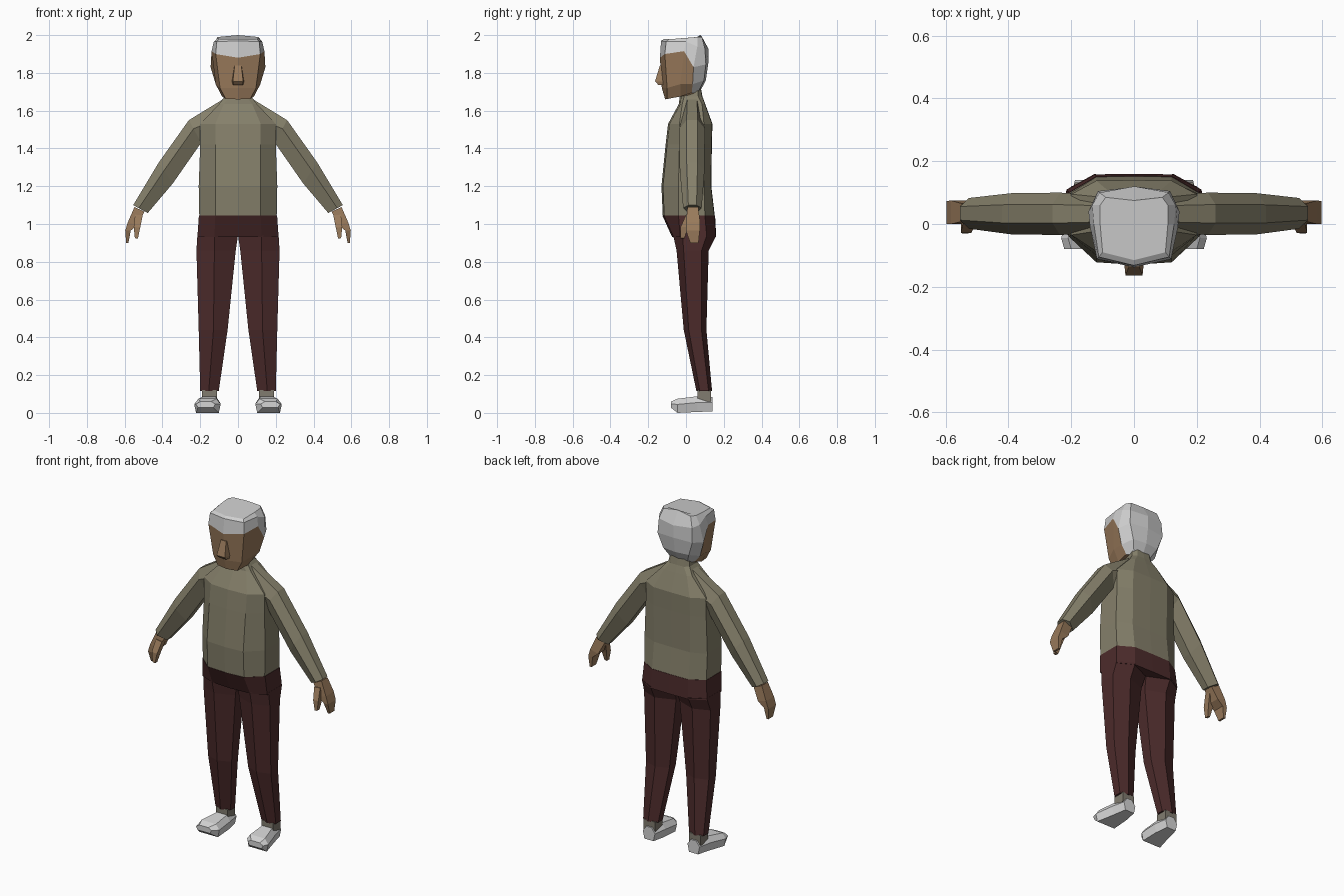
import bpy, bmesh


def material(name, rgb):
    m = bpy.data.materials.new(name)
    m.diffuse_color = (*rgb, 1)
    return m


SKIN = material("skin", (0.32, 0.195, 0.105))
HAIR = material("grey_hair", (0.62, 0.62, 0.62))
SWEATER = material("olive_sweater", (0.235, 0.215, 0.145))
TROUSERS = material("maroon_trousers", (0.072, 0.024, 0.024))
SHOE = material("white_shoe", (0.66, 0.66, 0.66))
SOCK = material("sock", (0.22, 0.2, 0.16))


def loft(name, rings, mats, rule=None, side=1):
    """Skin a list of equal rings, cap both ends; rule(level, column) picks the material."""
    bm = bmesh.new()
    vs = [[bm.verts.new((x * side, y, z)) for x, y, z in r] for r in rings]
    n = len(rings[0])
    for i in range(len(vs) - 1):
        for j in range(n):
            k = (j + 1) % n
            f = bm.faces.new((vs[i][j], vs[i][k], vs[i + 1][k], vs[i + 1][j]))
            f.material_index = rule(i, j) if rule else 0
    bm.faces.new(vs[0][::-1]).material_index = 0
    bm.faces.new(vs[-1]).material_index = len(mats) - 1
    bmesh.ops.recalc_face_normals(bm, faces=bm.faces)
    me = bpy.data.meshes.new(name)
    bm.to_mesh(me)
    bm.free()
    for m in mats:
        me.materials.append(m)
    ob = bpy.data.objects.new(name, me)
    bpy.context.collection.objects.link(ob)
    return ob


def full(half):
    """Mirror a half outline (centre front to centre back) into a closed ring."""
    return half + [(-x, y, z) for x, y, z in half[-2:0:-1]]


def body_ring(z, w, mid, yf, yb, sf, sb):
    return full([(0, yf - 0.008, z), (mid, yf, z), (w, sf, z),
                 (w, sb, z), (mid, yb, z), (0, yb + 0.002, z)])


# Torso with high collar
loft("sweater_body", [body_ring(*r) for r in (
    (1.045, 0.205, 0.12, -0.115, 0.15, -0.04, 0.10),
    (1.20, 0.208, 0.12, -0.122, 0.132, -0.04, 0.095),
    (1.42, 0.20, 0.12, -0.10, 0.135, -0.035, 0.095),
    (1.53, 0.20, 0.12, -0.087, 0.138, -0.035, 0.095),
    (1.635, 0.10, 0.075, -0.03, 0.10, -0.02, 0.085),
    (1.675, 0.07, 0.045, -0.025, 0.085, -0.01, 0.065),
    (1.73, 0.06, 0.04, -0.025, 0.075, -0.01, 0.06))], [SWEATER])

# Hips
loft("trouser_hips", [body_ring(*r) for r in (
    (0.93, 0.215, 0.125, -0.065, 0.158, -0.03, 0.11),
    (1.045, 0.207, 0.12, -0.117, 0.152, -0.04, 0.10))], [TROUSERS])


def limb_ring(o, i, yf, yb, t=0.38, inset=0.28):
    """Six-sided section between outer and inner (x, z) points."""
    mx, mz = (o[k] + (i[k] - o[k]) * t for k in (0, 1))
    d = (yb - yf) * inset
    return [(o[0], yf + d, o[1]), (mx, yf, mz), (i[0], yf + d, i[1]),
            (i[0], yb - d, i[1]), (mx, yb, mz), (o[0], yb - d, o[1])]


def box_ring(o, i, yf, yb):
    return [(o[0], yf, o[1]), (i[0], yf, i[1]), (i[0], yb, i[1]), (o[0], yb, o[1])]


def shoe_ring(y, xi, xo, z0, z1):
    zm = z0 + (z1 - z0) * 0.6
    return [(xi + 0.01, y, z0), (xo - 0.01, y, z0), (xo, y, zm),
            (xo - 0.022, y, z1), (xi + 0.022, y, z1), (xi, y, zm)]


for side, tag in ((1, "left"), (-1, "right")):
    # Arm, from collar to cuff
    loft(tag + "_sleeve", [limb_ring(*r) for r in (
        ((0.08, 1.66), (0.08, 1.42), -0.025, 0.09),
        ((0.26, 1.55), (0.195, 1.43), -0.035, 0.10),
        ((0.42, 1.325), (0.345, 1.215), -0.033, 0.098),
        ((0.555, 1.10), (0.478, 1.058), -0.015, 0.083))], [SWEATER], side=side)

    # Hand and thumb
    loft(tag + "_hand", [box_ring(*r) for r in (
        ((0.548, 1.09), (0.495, 1.065), 0.008, 0.065),
        ((0.583, 1.01), (0.53, 0.995), 0.0, 0.075),
        ((0.597, 0.965), (0.568, 0.965), 0.0, 0.073),
        ((0.592, 0.90), (0.58, 0.90), 0.022, 0.066))], [SKIN], side=side)
    loft(tag + "_thumb", [box_ring(*r) for r in (
        ((0.545, 1.05), (0.505, 1.045), 0.0, 0.04),
        ((0.552, 0.985), (0.518, 0.98), -0.028, 0.012),
        ((0.546, 0.925), (0.53, 0.922), -0.03, -0.008))], [SKIN], side=side)

    # Trouser leg: z, inner x, crease x, outer x, front y, back y
    legs = ((0.94, 0.0, 0.125, 0.215, -0.068, 0.16),
            (0.86, 0.012, 0.125, 0.22, -0.05, 0.12),
            (0.44, 0.055, 0.13, 0.208, -0.012, 0.108),
            (0.115, 0.102, 0.155, 0.20, 0.055, 0.138))
    loft(tag + "_trouser_leg", [
        [(xo, yf + (yb - yf) * 0.22, z), (xm, yf, z), (xi, yf + (yb - yf) * 0.25, z),
         (xi, yb - (yb - yf) * 0.25, z), (xm, yb, z), (xo, yb - (yb - yf) * 0.22, z)]
        for z, xi, xm, xo, yf, yb in legs], [TROUSERS], side=side)

    # Sock and shoe
    loft(tag + "_sock", [box_ring((0.19, z), (0.112, z), 0.062, 0.132)
                         for z in (0.06, 0.12)], [SOCK], side=side)
    loft(tag + "_shoe", [shoe_ring(*r) for r in (
        (0.14, 0.108, 0.188, 0.008, 0.085),
        (0.06, 0.095, 0.205, 0.005, 0.088),
        (-0.045, 0.092, 0.232, 0.0, 0.075),
        (-0.08, 0.12, 0.222, 0.028, 0.06))], [SHOE], side=side)

# Head: hair covers the crown and everything behind the ears
head = [
    [(0, -0.11, 1.66), (0.065, -0.10, 1.662), (0.085, -0.03, 1.675),
     (0.08, 0.03, 1.695), (0.05, 0.06, 1.69), (0, 0.068, 1.69)],
    [(0, -0.128, 1.72), (0.095, -0.10, 1.72), (0.118, -0.03, 1.74),
     (0.118, 0.035, 1.74), (0.085, 0.095, 1.76), (0, 0.105, 1.76)],
    [(0, -0.138, 1.88), (0.118, -0.112, 1.90), (0.14, -0.01, 1.915),
     (0.145, 0.04, 1.83), (0.115, 0.105, 1.845), (0, 0.118, 1.85)],
    [(0, -0.132, 1.97), (0.112, -0.105, 1.965), (0.128, 0.0, 1.965),
     (0.133, 0.06, 1.94), (0.11, 0.10, 1.93), (0, 0.12, 1.925)],
    [(0, -0.115, 1.98), (0.1, -0.09, 1.978), (0.108, 0.0, 1.985),
     (0.108, 0.06, 1.99), (0.09, 0.085, 1.99), (0, 0.075, 2.0)]]
loft("head", [full(r) for r in head], [SKIN, HAIR],
     lambda i, j: 1 if i >= 2 or 3 <= j <= 6 else 0)

# Nose
loft("nose", [[(-w, -0.10, z), (w, -0.10, z), (w * 0.8, y, z), (-w * 0.8, y, z)]
              for z, w, y in ((1.735, 0.03, -0.145), (1.755, 0.034, -0.164),
                              (1.84, 0.022, -0.138))], [SKIN])
